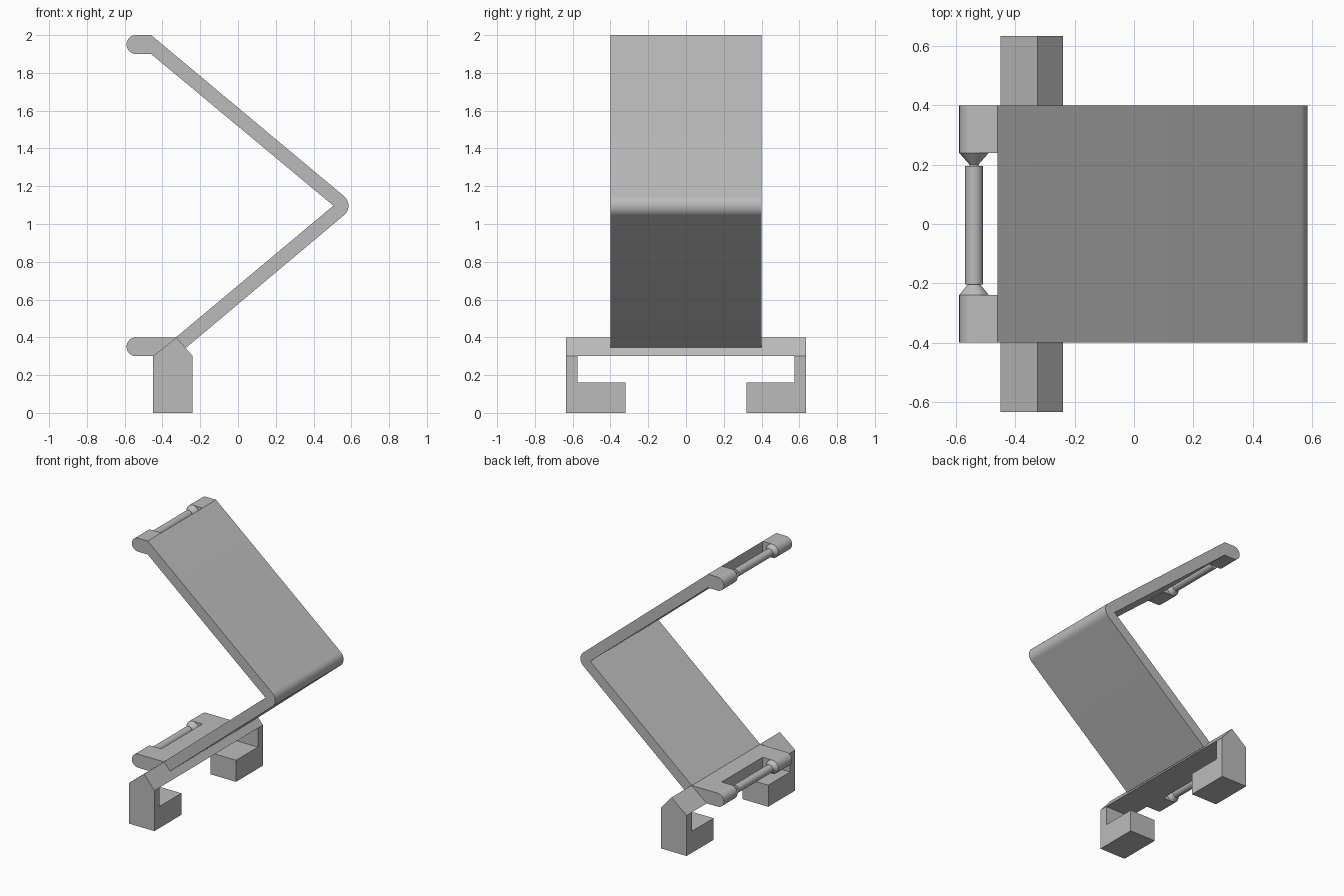
import bpy
import bmesh
from math import cos, sin, pi, radians
from mathutils import Matrix

cube = bpy.data.objects.get("Cube")
if cube:
    bpy.data.objects.remove(cube, do_unlink=True)

grey = bpy.data.materials.new("plain grey")
grey.use_nodes = True
shade = (0.5, 0.5, 0.5, 1)
grey.diffuse_color = shade
grey.node_tree.nodes["Principled BSDF"].inputs["Base Color"].default_value = shade


def finish(name, bm, smooth=False):
    bmesh.ops.recalc_face_normals(bm, faces=bm.faces)
    mesh = bpy.data.meshes.new(name)
    bm.to_mesh(mesh)
    bm.free()
    mesh.materials.append(grey)
    ob = bpy.data.objects.new(name, mesh)
    bpy.context.collection.objects.link(ob)
    if smooth:
        bpy.ops.object.select_all(action='DESELECT')
        ob.select_set(True)
        bpy.context.view_layer.objects.active = ob
        bpy.ops.object.shade_smooth_by_angle(angle=radians(30))
    return ob


def extrude_profile(name, points, y0, y1, smooth=False):
    """Prism with an x-z outline running from y0 to y1."""
    bm = bmesh.new()
    face = bm.faces.new([bm.verts.new((x, y0, z)) for x, z in points])
    new = bmesh.ops.extrude_face_region(bm, geom=[face])["geom"]
    bmesh.ops.translate(bm, vec=(0, y1 - y0, 0),
                        verts=[v for v in new if isinstance(v, bmesh.types.BMVert)])
    return finish(name, bm, smooth)


def arc(x, z, r, start, end, steps=16):
    angles = [radians(start + (end - start) * i / steps) for i in range(steps + 1)]
    return [(x + r * cos(a), z + r * sin(a)) for a in angles]


def round_bar(name, x, z, y0, r0, y1, r1):
    """Cylinder or cone along y."""
    bm = bmesh.new()
    bmesh.ops.create_cone(bm, cap_ends=True, segments=32, radius1=r0, radius2=r1,
                          depth=y1 - y0)
    bmesh.ops.transform(bm, verts=bm.verts, matrix=Matrix.Translation(
        (x, (y0 + y1) / 2, z)) @ Matrix.Rotation(-pi / 2, 4, 'X'))
    return finish(name, bm, True)


WIDTH, SLOT = 0.4, 0.24
PIN_X, LIP, EDGE = -0.54, 0.05, -0.46

# Folded sheet: two sloping panels joined by a rounded bend
sheet = ([(EDGE, 1.9), (EDGE, 2.0)] + arc(0.52, 1.097, 0.065, 50.2, -50.2)
         + [(-0.275, 0.345), (-0.34, 0.39), (0.505, 1.097)])
extrude_profile("folded_sheet", sheet, -WIDTH, WIDTH, True)

# Base bracket: ridged beam, side legs and inward feet
ridge = [(-0.45, 0.3), (-0.24, 0.3), (-0.325, 0.4)]
extrude_profile("base_beam", ridge, -0.635, 0.635)
extrude_profile("lower_plate", [(EDGE, 0.3), (-0.325, 0.3), (-0.325, 0.4), (EDGE, 0.4)],
                -WIDTH, WIDTH)


def block(name, z0, z1, y0, y1):
    extrude_profile(name, [(-0.45, z0), (-0.24, z0), (-0.24, z1), (-0.45, z1)], y0, y1)


for side, s in (("left", 1), ("right", -1)):
    block(side + "_leg", 0.16, 0.3, *sorted((s * 0.575, s * 0.635)))
    block(side + "_foot", 0, 0.16, *sorted((s * 0.32, s * 0.635)))

# Rounded lugs holding a pin between pointed supports, above and below
for level, z in (("upper", 1.95), ("lower", 0.35)):
    lug = [(EDGE, z - LIP), (EDGE, z + LIP)] + arc(PIN_X, z, LIP, 90, 270)
    extrude_profile(level + "_back_lug", lug, SLOT, WIDTH, True)
    extrude_profile(level + "_front_lug", lug, -WIDTH, -SLOT, True)
    round_bar(level + "_pin", PIN_X, z, -0.205, 0.03, 0.195, 0.03)
    round_bar(level + "_pin_neck", PIN_X, z, 0.19, 0.015, 0.21, 0.015)
    round_bar(level + "_back_cone", PIN_X, z, 0.2, 0.015, SLOT, LIP)
    round_bar(level + "_front_cone", PIN_X, z, -SLOT, LIP, -0.205, 0.022)
